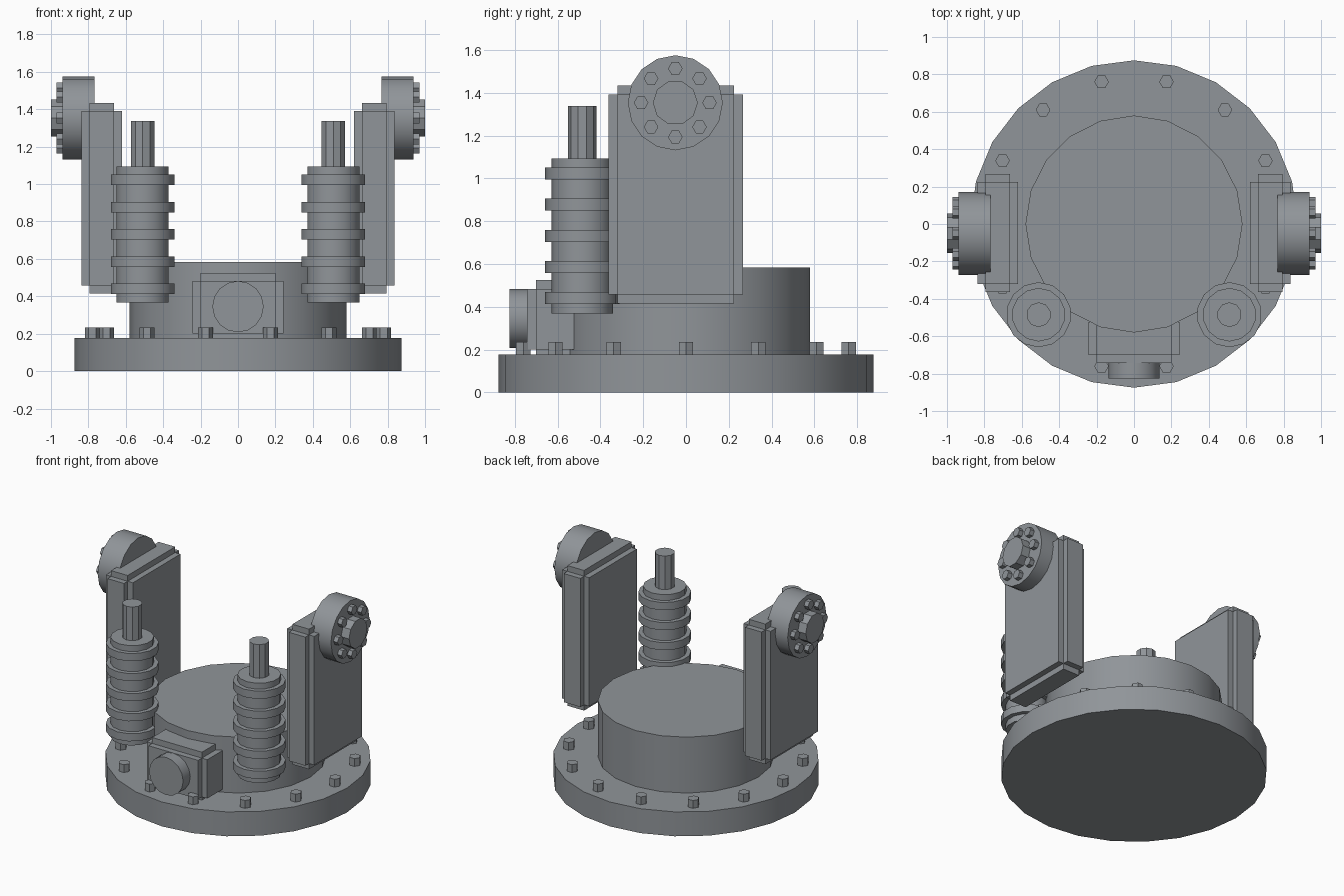
import bpy, bmesh
from math import pi, sin, cos, radians
from mathutils import Matrix, Vector

if "Cube" in bpy.data.objects:
    bpy.data.objects.remove(bpy.data.objects["Cube"])

Z_AXIS = Matrix.Identity(4)
X_AXIS = Matrix.Rotation(pi / 2, 4, 'Y')
Y_AXIS = Matrix.Rotation(pi / 2, 4, 'X')

# Dark steel
steel = bpy.data.materials.new("dark_steel")
steel.diffuse_color = (0.28, 0.30, 0.32, 1)
steel.use_nodes = True
steel.node_tree.nodes["Principled BSDF"].inputs["Base Color"].default_value = steel.diffuse_color


def cyl(bm, start, end, r, sides, centre, axis=Z_AXIS, turn=0.0):
    """Cylinder whose axis runs through `centre`, from start to end along its axis."""
    i = {id(Z_AXIS): 2, id(X_AXIS): 0, id(Y_AXIS): 1}[id(axis)]
    c = Vector(centre)
    c[i] = (start + end) / 2
    m = Matrix.Translation(c) @ axis @ Matrix.Rotation(turn, 4, 'Z')
    bmesh.ops.create_cone(bm, cap_ends=True, segments=sides, radius1=r, radius2=r,
                          depth=abs(end - start), matrix=m)


def stepped_box(bm, lo, hi, step):
    """Armoured block: three crossing boxes, each full size along one axis only."""
    lo, hi = Vector(lo), Vector(hi)
    for k in range(3):
        size = hi - lo - Vector([0 if j == k else 2 * step for j in range(3)])
        m = Matrix.Translation((lo + hi) / 2) @ Matrix.Diagonal((*size, 1))
        bmesh.ops.create_cube(bm, size=1, matrix=m)


def part(name, build, mirror=False):
    bm = bmesh.new()
    build(bm)
    me = bpy.data.meshes.new(name)
    bm.to_mesh(me)
    bm.free()
    me.shade_smooth()
    me.set_sharp_from_angle(angle=radians(30))
    me.materials.append(steel)
    ob = bpy.data.objects.new(name, me)
    bpy.context.collection.objects.link(ob)
    if mirror:
        mod = ob.modifiers.new("Mirror", 'MIRROR')
        mod.use_mirror_merge = False
    return ob


# Base plate and turntable
part("base_plate", lambda bm: cyl(bm, 0, 0.177, 0.875, 24, (0, 0, 0)))
part("turntable", lambda bm: cyl(bm, 0.17, 0.583, 0.58, 20, (0, 0, 0)))


# Ring of hex bolts on the base
def base_bolts(bm):
    for i in range(14):
        a = 2 * pi * i / 14
        cyl(bm, 0.17, 0.234, 0.039, 6, (0.78 * cos(a), 0.78 * sin(a), 0), turn=pi / 2)


part("base_bolts", base_bolts)

# Front motor housing and its round cap
part("motor_housing", lambda bm: stepped_box(bm, (-0.243, -0.743, 0.157), (0.243, -0.48, 0.525), 0.043))
part("motor_cap", lambda bm: cyl(bm, -0.825, -0.73, 0.137, 16, (0, 0, 0.345), Y_AXIS))

# Side arms
part("side_arm", lambda bm: stepped_box(bm, (0.62, -0.363, 0.415), (0.837, 0.267, 1.433), 0.042), True)

# Pivot flange with hub and bolts at the top of each arm
PIVOT = (0, -0.05, 1.353)
part("pivot_flange", lambda bm: cyl(bm, 0.767, 0.937, 0.222, 16, PIVOT, X_AXIS), True)
part("pivot_hub", lambda bm: cyl(bm, 0.93, 1.0, 0.105, 10, PIVOT, X_AXIS), True)


def pivot_bolts(bm):
    for i in range(8):
        a = pi * i / 4
        cyl(bm, 0.93, 0.97, 0.034, 6,
            (0, PIVOT[1] + 0.16 * cos(a), PIVOT[2] + 0.16 * sin(a)), X_AXIS)


part("pivot_bolts", pivot_bolts, True)

# Shock absorbers: body, five collars and a piston rod
SHOCK = (0.51, -0.485, 0)
part("shock_body", lambda bm: cyl(bm, 0.368, 1.093, 0.143, 14, SHOCK), True)
part("shock_rod", lambda bm: cyl(bm, 1.08, 1.337, 0.066, 10, SHOCK), True)


def shock_collars(bm):
    for i in range(5):
        z = 0.44 + 0.1455 * i
        cyl(bm, z - 0.028, z + 0.028, 0.174, 14, SHOCK)


part("shock_collars", shock_collars, True)
